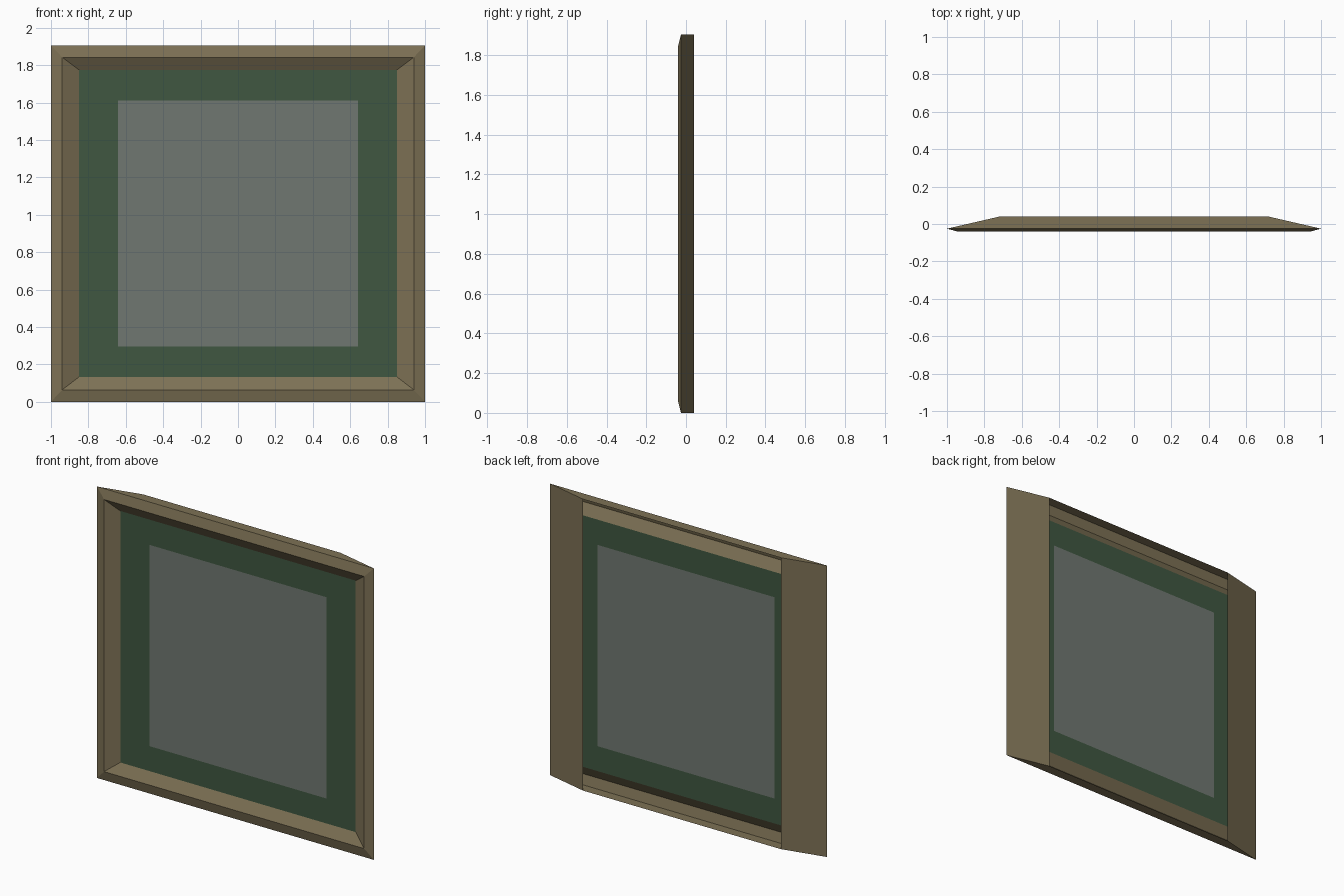
import bpy
import bmesh

if "Cube" in bpy.data.objects:
    bpy.data.objects.remove(bpy.data.objects["Cube"])


def material(name, color):
    m = bpy.data.materials.new(name)
    m.diffuse_color = (*color, 1.0)
    m.use_nodes = True
    m.node_tree.nodes["Principled BSDF"].inputs["Base Color"].default_value = m.diffuse_color
    return m


def build(name, rings, mat, cap=False):
    """Skin a chain of upright rectangles (half width, y, z low, z high)."""
    bm = bmesh.new()
    loops = []
    for w, y, lo, hi in rings:
        corners = ((-w, lo), (w, lo), (w, hi), (-w, hi))
        loops.append([bm.verts.new((x, y, z)) for x, z in corners])
    for a, b in zip(loops, loops[1:]):
        for i in range(4):
            j = (i + 1) % 4
            bm.faces.new((a[i], a[j], b[j], b[i]))
    if cap:
        bm.faces.new(loops[-1])
    mesh = bpy.data.meshes.new(name)
    bm.to_mesh(mesh)
    bm.free()
    mesh.materials.append(mat)
    ob = bpy.data.objects.new(name, mesh)
    bpy.context.collection.objects.link(ob)
    return ob


tan = material("tan_wood", (0.205, 0.165, 0.09))
green = material("green_mat", (0.05, 0.095, 0.052))
grey = material("grey_picture", (0.16, 0.185, 0.165))

back = (0.714, 0.041, 0.0, 1.904)
outer = (1.0, -0.025, 0.0, 1.904)
rim = (0.94, -0.041, 0.064, 1.842)
inner = (0.851, 0.0, 0.132, 1.775)
opening = (0.641, 0.0, 0.295, 1.61)

# Moulded frame, open at the back, with tapering side flanges
build("frame", [back, outer, rim, inner], tan)
# Flat border around the picture
build("border", [inner, opening], green)
# Picture panel
build("picture_panel", [opening], grey, cap=True)
